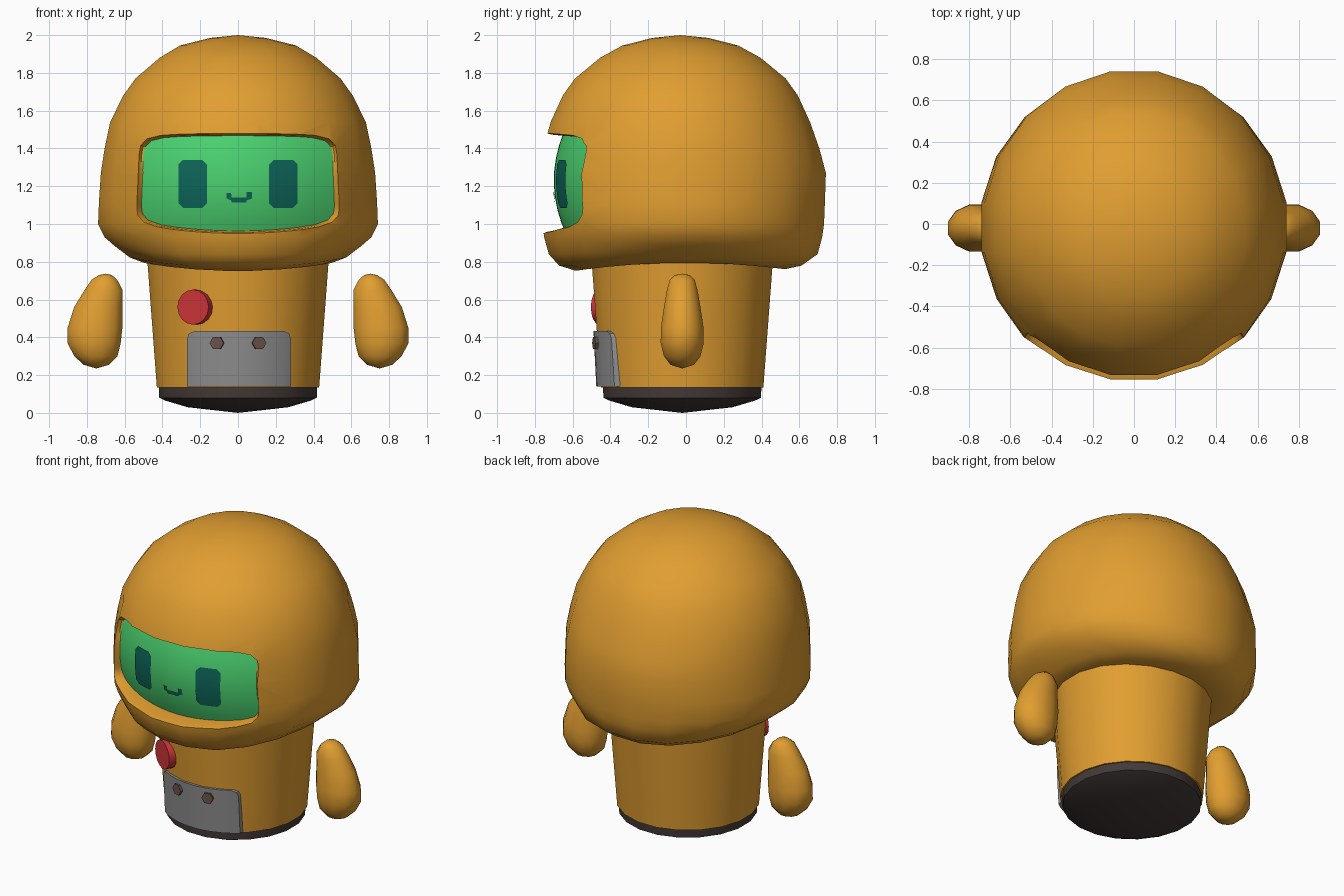
import bpy, bmesh, math
from mathutils import Vector
from mathutils.bvhtree import BVHTree

if "Cube" in bpy.data.objects:
    bpy.data.objects.remove(bpy.data.objects["Cube"])


def material(name, r, g, b):
    m = bpy.data.materials.new(name)
    m.diffuse_color = (r, g, b, 1)
    m.use_nodes = True
    m.node_tree.nodes["Principled BSDF"].inputs["Base Color"].default_value = m.diffuse_color
    return m


ORANGE = material("orange", 0.75, 0.34, 0.03)
GREEN = material("screen green", 0.07, 0.64, 0.16)
TEAL = material("dark teal", 0.004, 0.13, 0.10)
RED = material("red", 0.62, 0.035, 0.04)
GREY = material("grey", 0.27, 0.27, 0.27)
DARK = material("dark brown", 0.055, 0.042, 0.038)
BROWN = material("bolt brown", 0.14, 0.085, 0.065)


def finish(name, bm, mat):
    bmesh.ops.remove_doubles(bm, verts=bm.verts, dist=1e-5)
    bmesh.ops.recalc_face_normals(bm, faces=bm.faces)
    me = bpy.data.meshes.new(name)
    bm.to_mesh(me)
    bm.free()
    me.materials.append(mat)
    ob = bpy.data.objects.new(name, me)
    bpy.context.collection.objects.link(ob)
    return ob


def bridge(bm, loops):
    """Join closed point loops into bands of quads."""
    rows = [[bm.verts.new(p) for p in lp] for lp in loops]
    n = len(rows[0])
    for a, b in zip(rows, rows[1:]):
        for i in range(n):
            j = (i + 1) % n
            bm.faces.new((a[i], a[j], b[j], b[i]))
    return rows


def loft(name, rings, n, mat, warp=None):
    """Stack of ellipses (z, cx, cy, rx, ry); zero radius makes a pole."""
    bm = bmesh.new()
    loops = []
    for z, cx, cy, rx, ry in rings:
        angs = [2 * math.pi * (i + 0.5) / n for i in range(n)]
        lp = [Vector((cx + rx * math.cos(a), cy + ry * math.sin(a), z)) for a in angs]
        loops.append([warp(p) if warp else p for p in lp])
    rows = bridge(bm, loops)
    for row, ring in ((rows[0], rings[0]), (rows[-1], rings[-1])):
        if ring[3] > 0:
            bm.faces.new(row)
    return finish(name, bm, mat)


def shell(name, columns, nz, depth, mat, thick=0.0):
    """Curved plate from (x, z_low, z_high) columns laid on y = depth(x, z)."""
    bm = bmesh.new()
    layers = []
    for t in ([0, thick] if thick else [0]):
        layers.append([[bm.verts.new((x, depth(x, lo + (hi - lo) * k / nz) + t,
                                      lo + (hi - lo) * k / nz)) for k in range(nz + 1)]
                       for x, lo, hi in columns])
    for g in layers:
        for c, d in zip(g, g[1:]):
            for k in range(nz):
                bm.faces.new((c[k], d[k], d[k + 1], c[k + 1]))
    if thick:
        rims = []
        for g in layers:
            rims.append([c[0] for c in g] + g[-1][1:] + [c[-1] for c in g[-2::-1]] + g[0][-2:0:-1])
        a, b = rims
        for i in range(len(a)):
            j = (i + 1) % len(a)
            bm.faces.new((a[i], a[j], b[j], b[i]))
    return finish(name, bm, mat)


def disc(name, loc, direction, r, depth, n, mat):
    bm = bmesh.new()
    bmesh.ops.create_cone(bm, cap_ends=True, segments=n, radius1=r, radius2=r, depth=depth)
    ob = finish(name, bm, mat)
    ob.rotation_euler = Vector(direction).to_track_quat('Z', 'X').to_euler()
    ob.location = loc
    return ob


# Head: rounded helmet, rim dipping at front and back
def rim_warp(p):
    if p.z < 0.9:
        p.z += 0.02 - 0.045 * min(1, (p.y / 0.6) ** 2)
    return p


head = loft("head", [
    (2.0, 0, -0.03, 0, 0), (1.985, 0, -0.03, 0.15, 0.15), (1.945, 0, -0.03, 0.31, 0.31),
    (1.88, 0, -0.03, 0.42, 0.43), (1.77, 0, -0.03, 0.55, 0.565), (1.68, 0, -0.03, 0.615, 0.63),
    (1.54, 0, -0.03, 0.685, 0.695), (1.4, 0, -0.025, 0.715, 0.74), (1.27, 0, -0.02, 0.735, 0.77),
    (1.12, 0, -0.02, 0.745, 0.765), (1.0, 0, -0.015, 0.75, 0.755), (0.93, 0, -0.015, 0.715, 0.745),
    (0.865, 0, -0.015, 0.66, 0.72), (0.805, 0, -0.03, 0.58, 0.65), (0.775, 0, -0.03, 0.50, 0.56),
    (0.79, 0, -0.02, 0.40, 0.40)], 20, ORANGE, rim_warp)


# Face opening: rounded outline with a sagging lower edge
def outline(s, n=56):
    pts = []
    for i in range(n):
        a = 2 * math.pi * i / n
        c, d = math.cos(a), math.sin(a)
        k = (abs(c) ** 9 + abs(d) ** 9) ** (1 / 9)
        u, v = c / k, d / k
        x = 0.53 * u * (1 - 0.02 * v) * s
        z = 0.255 * v - 0.012 * u * u * v if v > 0 else 0.275 * v - 0.05 * u * u * v
        pts.append((x, 1.225 + z * s))
    return pts


def visor_y(x, z):
    return -0.70 + 0.68 * x * x + 0.8 * (z - 1.23) ** 2


bm = bmesh.new()
bm.from_mesh(head.data)
tree = BVHTree.FromBMesh(bm)
bm.free()


def head_y(x, z):
    return tree.ray_cast(Vector((x, -2, z)), Vector((0, 1, 0)))[0].y


bm = bmesh.new()
rows = bridge(bm, [[(x, y, z) for x, z in outline(1)] for y in (-1, -0.42)])
for r in rows:
    bm.faces.new(r)
cutter = finish("opening_cutter", bm, ORANGE)
cutter.hide_render = True
mod = head.modifiers.new("opening", 'BOOLEAN')
mod.operation = 'DIFFERENCE'
mod.solver = 'EXACT'
mod.object = cutter
bpy.context.view_layer.objects.active = head
bpy.ops.object.modifier_apply(modifier=mod.name)
bpy.data.objects.remove(cutter)

# Sloped frame between helmet and screen
edge = outline(1)
bm = bmesh.new()
bridge(bm, [[(x, head_y(x, z), z) for x, z in edge],
            [(x, head_y(*e) + 0.02, z) for (x, z), e in zip(outline(0.975), edge)],
            [(x, visor_y(x, z) + 0.004, z) for x, z in outline(0.95)]])
finish("face_frame", bm, ORANGE)

# Screen with eyes and mouth
shell("screen", [(-0.52 + 1.04 * i / 16, 0.94, 1.485) for i in range(17)], 8, visor_y, GREEN)


def on_screen(x, z):
    return visor_y(x, z) - 0.006


for side, label in ((-1, "left"), (1, "right")):
    cols = [(side * 0.24 + d, 1.085 + c, 1.34 - c) for d, c in
            ((-0.075, 0.025), (-0.05, 0), (0, 0), (0.05, 0), (0.075, 0.025))]
    shell(label + "_eye", cols, 6, on_screen, TEAL)
shell("mouth", [(-0.06, 1.135, 1.165), (-0.036, 1.125, 1.165), (-0.035, 1.115, 1.14),
                (0.045, 1.115, 1.14), (0.046, 1.125, 1.17), (0.075, 1.135, 1.17)],
      1, on_screen, TEAL)

# Tapered body and shallow domed base
loft("body", [(0.86, 0, -0.02, 0.49, 0.49), (0.135, 0, -0.02, 0.435, 0.435)], 20, ORANGE)
loft("base", [(0.14, 0, -0.02, 0.425, 0.425), (0.08, 0, -0.02, 0.422, 0.422),
              (0.065, 0, -0.02, 0.39, 0.39), (0.03, 0, -0.02, 0.27, 0.27),
              (0.0, 0, -0.02, 0, 0)], 20, DARK)


# Front panel with two hexagonal bolts
def panel_y(x, z):
    return -0.02 - math.sqrt((0.455 + 0.05 * (z - 0.14)) ** 2 - x * x)


cols = [(-0.27, 0.14, 0.395), (-0.26, 0.14, 0.42), (-0.235, 0.14, 0.433)]
mid = [(-0.235 + 0.48 * i / 8, 0.14, 0.433) for i in range(1, 8)]
shell("front_panel", cols + mid + [(0.01 - x, lo, hi) for x, lo, hi in reversed(cols)],
      2, panel_y, GREY, 0.05)
for x in (-0.11, 0.11):
    disc("panel_bolt", (x, panel_y(x, 0.37), 0.37), (x, -0.45, 0), 0.038, 0.03, 6, BROWN)

# Round chest button facing outwards
disc("chest_button", (-0.22, -0.425, 0.56), (-0.22, -0.42, 0), 0.093, 0.08, 16, RED)

# Floating teardrop arms
for side, label in ((-1, "left"), (1, "right")):
    loft(label + "_arm", [(z, side * cx, -0.02, rx, ry) for z, cx, rx, ry in (
        (0.737, 0.70, 0, 0), (0.73, 0.702, 0.035, 0.04), (0.705, 0.707, 0.07, 0.068),
        (0.65, 0.712, 0.104, 0.084), (0.56, 0.74, 0.132, 0.1), (0.45, 0.757, 0.15, 0.117),
        (0.37, 0.762, 0.146, 0.118), (0.30, 0.752, 0.118, 0.1), (0.255, 0.75, 0.07, 0.065),
        (0.235, 0.75, 0, 0))], 12, ORANGE)

bpy.ops.object.select_all(action='SELECT')
bpy.ops.object.shade_smooth_by_angle(angle=math.radians(40))
